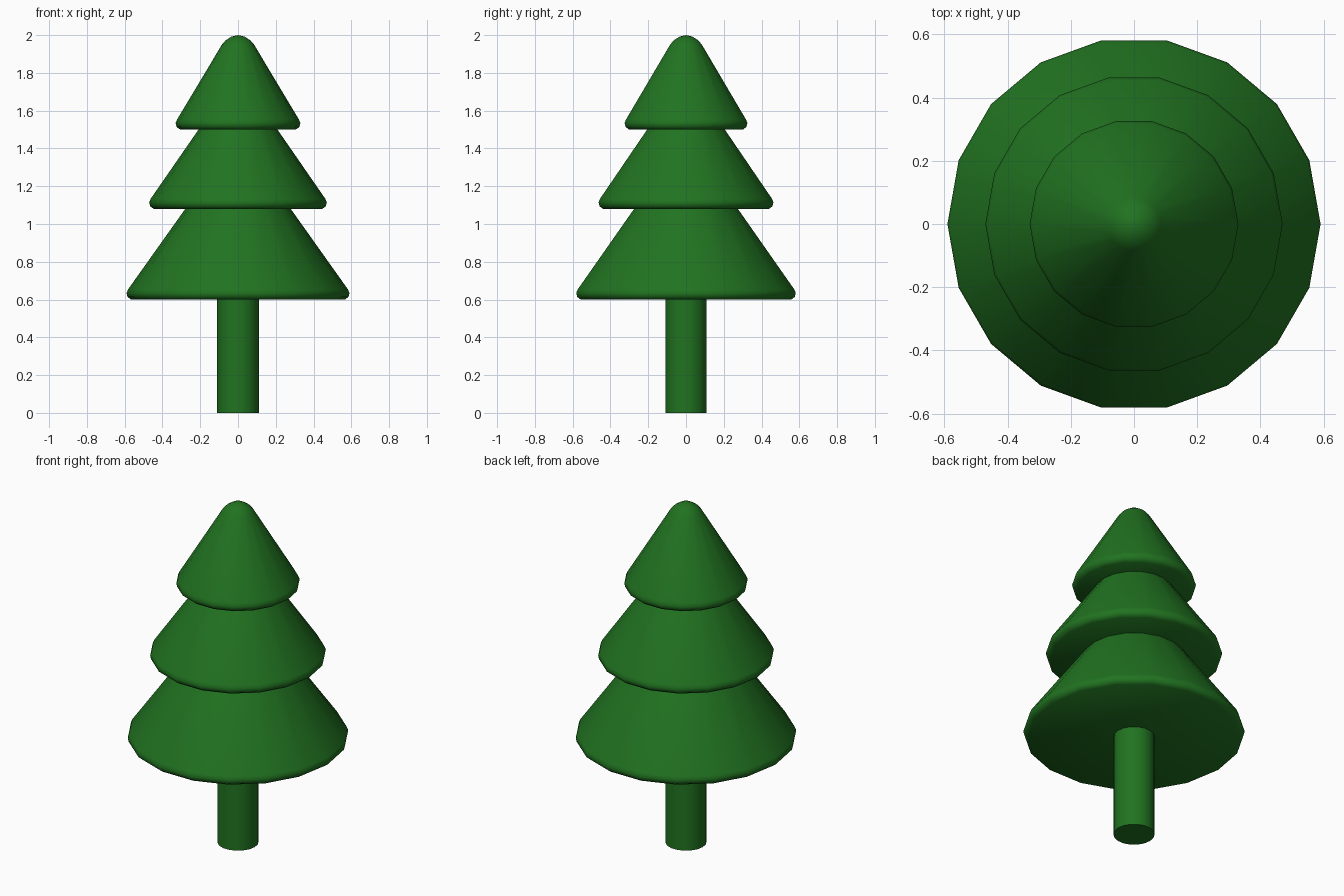
import bpy, bmesh
from math import cos, sin, pi, radians

if "Cube" in bpy.data.objects:
    bpy.data.objects.remove(bpy.data.objects["Cube"])

SIDES = 18
green = bpy.data.materials.new("green")
green.diffuse_color = (0.015, 0.17, 0.015, 1)
green.use_nodes = True
green.node_tree.nodes["Principled BSDF"].inputs["Base Color"].default_value = green.diffuse_color


def lathe(name, profile):
    """Closed solid of revolution from (radius, z) points, bottom to top."""
    bm = bmesh.new()
    rings = []
    for r, z in profile:
        if r == 0:
            rings.append([bm.verts.new((0, 0, z))] * SIDES)
        else:
            rings.append([bm.verts.new((r * cos(2 * pi * i / SIDES), r * sin(2 * pi * i / SIDES), z))
                          for i in range(SIDES)])
    for a, b in zip(rings, rings[1:]):
        for i in range(SIDES):
            j = (i + 1) % SIDES
            bm.faces.new(list(dict.fromkeys((a[i], a[j], b[j], b[i]))))
    bm.faces.new(rings[0][::-1])
    if profile[-1][0] > 0:
        bm.faces.new(rings[-1])
    mesh = bpy.data.meshes.new(name)
    bm.to_mesh(mesh)
    bm.free()
    mesh.materials.append(green)
    ob = bpy.data.objects.new(name, mesh)
    bpy.context.collection.objects.link(ob)
    bpy.ops.object.select_all(action='DESELECT')
    ob.select_set(True)
    bpy.context.view_layer.objects.active = ob
    bpy.ops.object.shade_smooth_by_angle(angle=radians(50))


def rim(r, z):
    """Rounded lower edge of a foliage tier."""
    return [(r - 0.024, z), (r - 0.005, z + 0.014), (r, z + 0.035), (r - 0.008, z + 0.054)]


# Trunk
lathe("trunk", [(0.11, 0), (0.11, 0.62)])

# Foliage tiers, each running slightly into the one above
lathe("lower_foliage", rim(0.59, 0.6) + [(0.265, 1.1)])
lathe("middle_foliage", rim(0.47, 1.08) + [(0.195, 1.52)])
lathe("top_foliage", rim(0.33, 1.5) + [(0.085, 1.95), (0.066, 1.972), (0.035, 1.992), (0, 2.0)])
